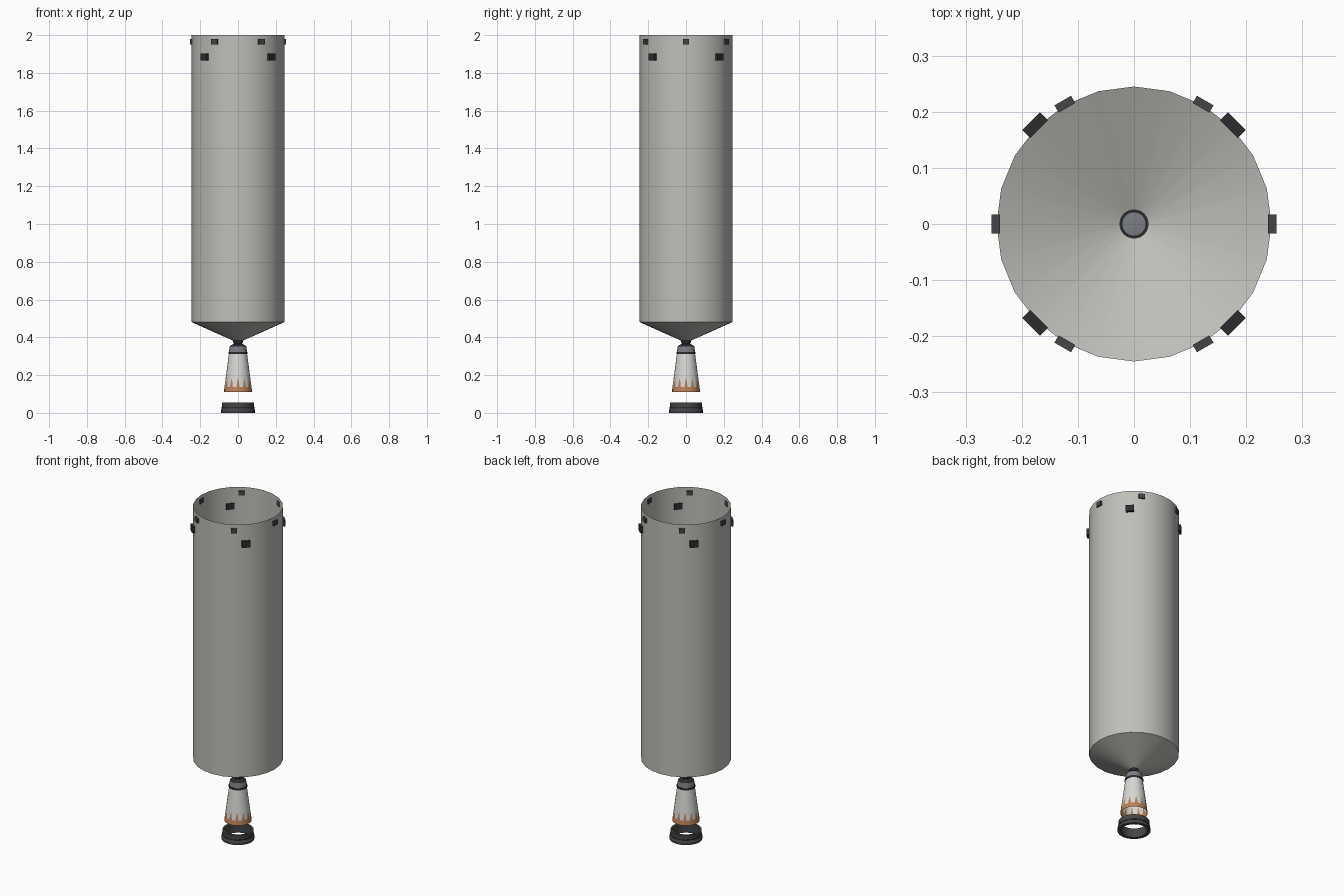
import bpy, math
from mathutils import Matrix

if "Cube" in bpy.data.objects:
    bpy.data.objects.remove(bpy.data.objects["Cube"])

N = 24


def material(name, rgb):
    m = bpy.data.materials.new(name)
    m.diffuse_color = (*rgb, 1)
    m.use_nodes = True
    m.node_tree.nodes["Principled BSDF"].inputs["Base Color"].default_value = m.diffuse_color
    return m


SHELL = material("warm_grey", (0.52, 0.52, 0.49))
WHITE = material("off_white", (0.68, 0.68, 0.65))
COPPER = material("copper", (0.50, 0.22, 0.10))
BLACK = material("black", (0.025, 0.025, 0.028))
DARK = material("dark_grey", (0.06, 0.06, 0.065))
STEEL = material("steel", (0.20, 0.21, 0.23))


def make(name, verts, faces, mats, ids=None):
    me = bpy.data.meshes.new(name)
    me.from_pydata(verts, [], faces)
    for m in mats:
        me.materials.append(m)
    if ids:
        me.polygons.foreach_set("material_index", ids)
    me.update()
    ob = bpy.data.objects.new(name, me)
    bpy.context.collection.objects.link(ob)
    return ob


def smooth(ob):
    bpy.ops.object.select_all(action='DESELECT')
    ob.select_set(True)
    bpy.context.view_layer.objects.active = ob
    bpy.ops.object.shade_smooth_by_angle(angle=math.radians(25))


def ring(r, z):
    return [(r * math.cos(i * math.tau / N), r * math.sin(i * math.tau / N), z) for i in range(N)]


def lathe(name, profile, mat, closed=False, cap=False):
    """Spin a profile listed bottom to top along the outside."""
    verts = [v for r, z in profile for v in ring(r, z)]
    k = len(profile)
    faces = []
    for j in range(k if closed else k - 1):
        a, b = j * N, ((j + 1) % k) * N
        faces += [(a + i, a + (i + 1) % N, b + (i + 1) % N, b + i) for i in range(N)]
    if cap:
        faces.append(tuple((k - 1) * N + i for i in range(N)))
    ob = make(name, verts, faces, [mat])
    smooth(ob)
    return ob


def block(name, angle, radius, z, size, mat):
    rot = Matrix.Rotation(angle, 4, 'Z')
    sx, sy, sz = (s / 2 for s in size)
    verts = [rot @ Matrix.Translation((radius, 0, z)) @ Matrix.Diagonal((sx, sy, sz, 1)) @ v
             for v in [Matrix.Translation((x, y, w)).to_translation()
                       for x in (-1, 1) for y in (-1, 1) for w in (-1, 1)]]
    faces = [(0, 1, 3, 2), (4, 6, 7, 5), (0, 4, 5, 1), (2, 3, 7, 6), (0, 2, 6, 4), (1, 5, 7, 3)]
    make(name, verts, faces, [mat])


# Open-topped shell with conical floor
lathe("outer_shell", [(0.025, 0.382), (0.245, 0.48), (0.245, 2.0)], SHELL)

# Small and large blocks set through the shell near the rim
for i in range(6):
    block(f"small_block_{i}", i * math.tau / 6, 0.2465, 1.965, (0.015, 0.034, 0.027), DARK)
for i in range(4):
    block(f"large_block_{i}", (i + 0.5) * math.tau / 4, 0.249, 1.885, (0.02, 0.045, 0.037), BLACK)

# Engine neck and chamber
lathe("engine_neck", [(0.044, 0.350), (0.038, 0.358), (0.022, 0.366), (0.026, 0.376),
                      (0.026, 0.384), (0.021, 0.384), (0.021, 0.356)], BLACK)
lathe("engine_chamber", [(0.048, 0.322), (0.044, 0.352), (0.021, 0.357)], STEEL, cap=True)
lathe("chamber_band", [(0.046, 0.311), (0.051, 0.311), (0.051, 0.322), (0.046, 0.322)],
      BLACK, closed=True)


# Bell with zigzag copper edge
def bell_r(z):
    return 0.075 - (z - 0.11) * 0.027 / 0.205


def bell_vert(i, z):
    a, r = i * math.tau / N, bell_r(z)
    return (r * math.cos(a), r * math.sin(a), z)


tooth = [0.185 if i % 2 == 0 else 0.138 for i in range(N)]
verts = [bell_vert(i, z) for z in (0.11, 0.138) for i in range(N)]
verts += [bell_vert(i, t) for i, t in enumerate(tooth)] + [bell_vert(i, 0.315) for i in range(N)]
# narrow the spikes by half a column either side
lows = len(verts)
verts += [bell_vert(i + 0.5, 0.138) for i in range(N)]
faces, ids = [], []
for i in range(N):
    j, m = (i + 1) % N, lows + i
    faces.append((i, j, N + j, m, N + i))
    ids.append(1)
    p, q = 2 * N + i, 2 * N + j
    if i % 2 == 0:      # spike on the left of this column
        faces.append((N + i, m, p))
        faces.append((m, N + j, 3 * N + j, 3 * N + i, p))
    else:               # spike on the right
        faces.append((m, N + j, q))
        faces.append((N + i, m, q, 3 * N + j, 3 * N + i))
    ids += [1, 0]
smooth(make("engine_bell", verts, faces, [WHITE, COPPER], ids))

# Separate hollow ring on the ground
lathe("base_ring", [(0.072, 0.0), (0.09, 0.0), (0.09, 0.015), (0.085, 0.024), (0.085, 0.056),
                    (0.072, 0.056)], DARK, closed=True)
lathe("base_ring_band", [(0.084, 0.024), (0.087, 0.024), (0.087, 0.03), (0.084, 0.03)],
      BLACK, closed=True)
